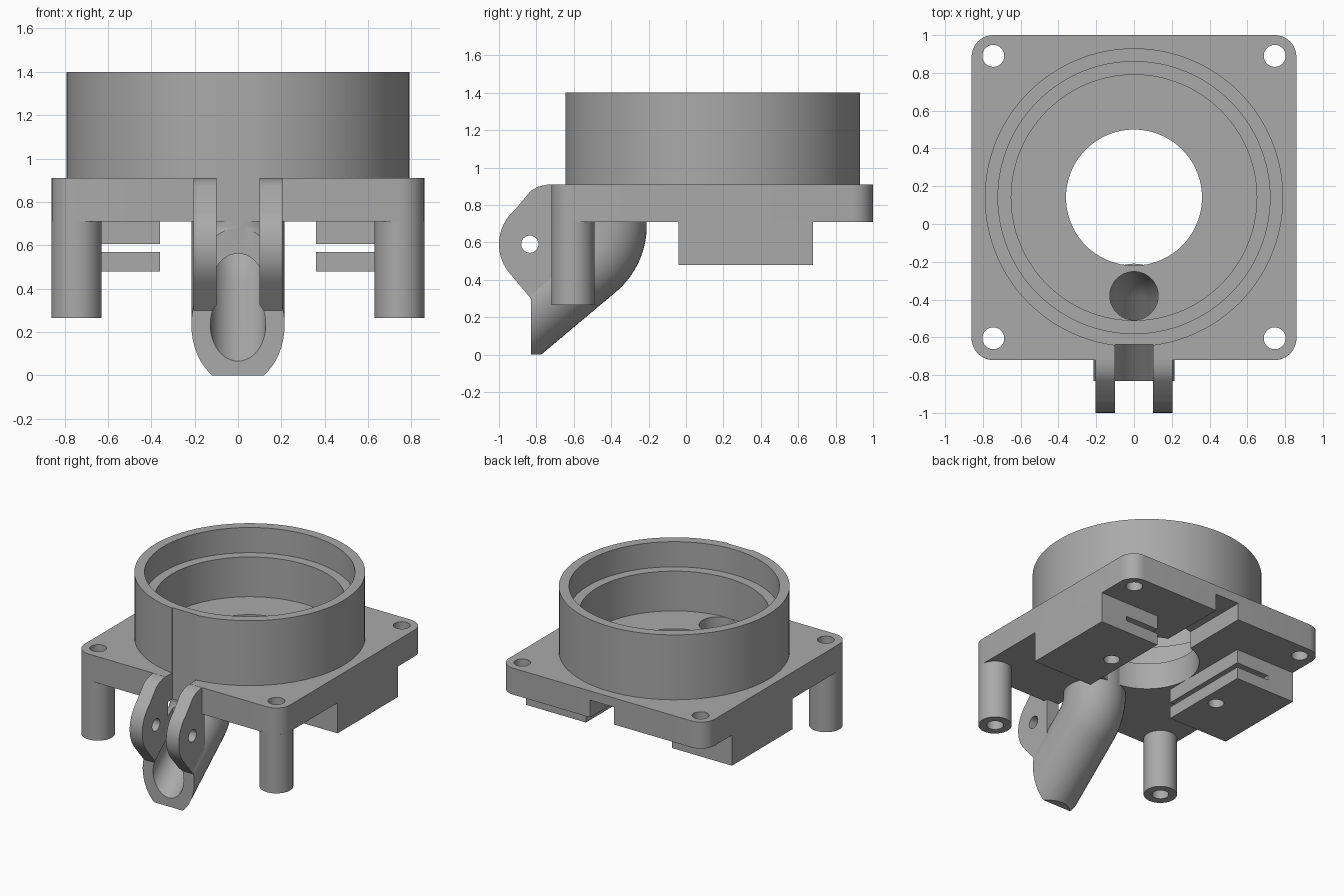
import bpy, bmesh, math
from math import sin, cos, radians, pi
from mathutils import Vector

if "Cube" in bpy.data.objects:
    bpy.data.objects.remove(bpy.data.objects["Cube"], do_unlink=True)

grey = bpy.data.materials.new("plain grey")
grey.use_nodes = True
grey.diffuse_color = (0.4, 0.4, 0.4, 1)
grey.node_tree.nodes["Principled BSDF"].inputs["Base Color"].default_value = (0.4, 0.4, 0.4, 1)


def finish(bm, name):
    bmesh.ops.recalc_face_normals(bm, faces=bm.faces)
    mesh = bpy.data.meshes.new(name)
    bm.to_mesh(mesh)
    bm.free()
    mesh.materials.append(grey)
    ob = bpy.data.objects.new(name, mesh)
    bpy.context.collection.objects.link(ob)
    return ob


def loft(name, rings):
    """Closed solid through equal-sized rings of points."""
    bm = bmesh.new()
    loops = [[bm.verts.new(p) for p in ring] for ring in rings]
    n = len(loops[0])
    for a, b in zip(loops, loops[1:]):
        for i in range(n):
            j = (i + 1) % n
            bm.faces.new((a[i], a[j], b[j], b[i]))
    bm.faces.new(loops[0])
    bm.faces.new(loops[-1])
    return finish(bm, name)


def box(name, x0, x1, y0, y1, z0, z1):
    return loft(name, [[(x0, y0, z), (x1, y0, z), (x1, y1, z), (x0, y1, z)] for z in (z0, z1)])


def circle(x, y, r, n):
    return [(x + r * cos(2 * pi * i / n), y + r * sin(2 * pi * i / n)) for i in range(n)]


def cylinder(name, x, y, r, z0, z1, n=48):
    return loft(name, [[(u, v, z) for u, v in circle(x, y, r, n)] for z in (z0, z1)])


def side_prism(name, outline, x0, x1):
    return loft(name, [[(x, y, z) for y, z in outline] for x in (x0, x1)])


def tube(name, r, centre_y, centre_z, bend, z_top, run):
    """Vertical pipe that bends forward, then runs down at forty degrees."""
    path = [(centre_y + bend, z_top, 0)]
    for i in range(17):
        a = radians(50) * i / 16
        path.append((centre_y + bend * cos(a), centre_z - bend * sin(a), a))
    y, z, a = path[-1]
    path.append((y - run * sin(a), z - run * cos(a), a))
    rings = [[(u, y + v * cos(a), z - v * sin(a)) for u, v in circle(0, 0, r, 48)] for y, z, a in path]
    return loft(name, rings)


def cut(ob, *cutters):
    bpy.context.view_layer.objects.active = ob
    for c in cutters:
        m = ob.modifiers.new("cut", 'BOOLEAN')
        m.operation, m.solver, m.object = 'DIFFERENCE', 'EXACT', c
        bpy.ops.object.modifier_apply(modifier=m.name)
    return ob


parts, helpers = [], []


def helper(ob):
    ob.hide_render = True
    helpers.append(ob)
    return ob


# Shared cutters
ring_y = 0.14
posts_y, back_y, post_x = -0.605, 0.89, 0.745
opening = helper(cylinder("opening_cutter", 0, ring_y, 0.36, 0.5, 1.2, 96))
hinge_gap = helper(box("hinge_gap_cutter", -0.1, 0.1, -1.2, -0.637, 0.3, 1.6))
bore = helper(tube("bore_cutter", 0.128, -0.63, 0.727, 0.25, 1.1, 0.9))
screw_holes = [helper(cylinder("screw_cutter", sx * post_x, y, 0.058, 0, 1.2))
               for sx in (-1, 1) for y in (posts_y, back_y)]

# Rounded base plate with a cable channel at the back
r = 0.115
corners = [(1, 1, 0), (-1, 1, 90), (-1, -1, 180), (1, -1, 270)]
outline = []
for sx, sy, start in corners:
    for i in range(9):
        a = radians(start + 90 * i / 8)
        outline.append((sx * (0.86 - r) + r * cos(a), ring_y + sy * (0.86 - r) + r * sin(a)))
plate = loft("base_plate", [[(x, y, z) for x, y in outline] for z in (0.71, 0.91)])
channel = helper(box("channel_cutter", -0.1, 0.1, 0.3, 1.2, 0.6, 0.84))
parts.append(cut(plate, opening, hinge_gap, bore, channel, *screw_holes))

# Stepped collar ring
collar = cylinder("collar_ring", 0, ring_y, 0.79, 0.91, 1.4, 128)
lower = helper(cylinder("lower_cutter", 0, ring_y, 0.65, 0.8, 1.5, 128))
upper = helper(cylinder("upper_cutter", 0, ring_y, 0.72, 1.21, 1.5, 128))
parts.append(cut(collar, lower, upper, hinge_gap))

# Curved outlet pipe, trimmed flat at the front and bottom
pipe = tube("outlet_pipe", 0.215, -0.675, 0.69, 0.25, 0.9, 0.9)
front_trim = helper(box("front_cutter", -1, 1, -2, -0.83, -1, 1))
floor_trim = helper(box("floor_cutter", -1, 1, -2, 1, -1, 0))
parts.append(cut(pipe, front_trim, floor_trim, hinge_gap, bore))

# Hinge ear outline: rounded nose with a sloped shoulder
nose = Vector((-0.76, 0.59))
ear_outline = [(-0.69, 0.909), (-0.74, 0.909), (-0.79, 0.898), (-0.83, 0.875)]
for i in range(17):
    a = radians(130 + 93 * i / 16)
    ear_outline.append((nose.x + 0.24 * cos(a), nose.y + 0.24 * sin(a)))
ear_outline += [(-0.83, 0.3), (-0.69, 0.42)]
pin = helper(side_prism("pin_cutter", circle(-0.835, 0.59, 0.046, 32), -1, 1))

for side, sx in (("left", 1), ("right", -1)):
    ear = side_prism(side + "_hinge_ear", ear_outline, sx * 0.1, sx * 0.205)
    parts.append(cut(ear, pin, bore))

    # Hollow front leg
    leg = cylinder(side + "_leg", sx * post_x, posts_y, r, 0.265, 0.71)
    parts.append(cut(leg, *screw_holes))

    # Slotted mounting block with a screw hole underneath
    x0, x1 = sorted((sx * 0.36, sx * 0.86))
    block = box(side + "_mount_block", x0, x1, -0.04, 0.68, 0.48, 0.71)
    s0, s1 = sorted((sx * 0.3, sx * 0.637))
    slot = helper(box("slot_cutter", s0, s1, -0.2, 0.9, 0.57, 0.605))
    hole = helper(cylinder("block_hole_cutter", sx * 0.47, 0.32, 0.055, 0.3, 0.68))
    parts.append(cut(block, slot, hole))

for h in helpers:
    bpy.data.objects.remove(h, do_unlink=True)

# Smooth curved walls, keep edges crisp
bpy.ops.object.select_all(action='DESELECT')
for ob in parts:
    ob.select_set(True)
bpy.context.view_layer.objects.active = parts[0]
bpy.ops.object.shade_smooth_by_angle(angle=radians(30))
